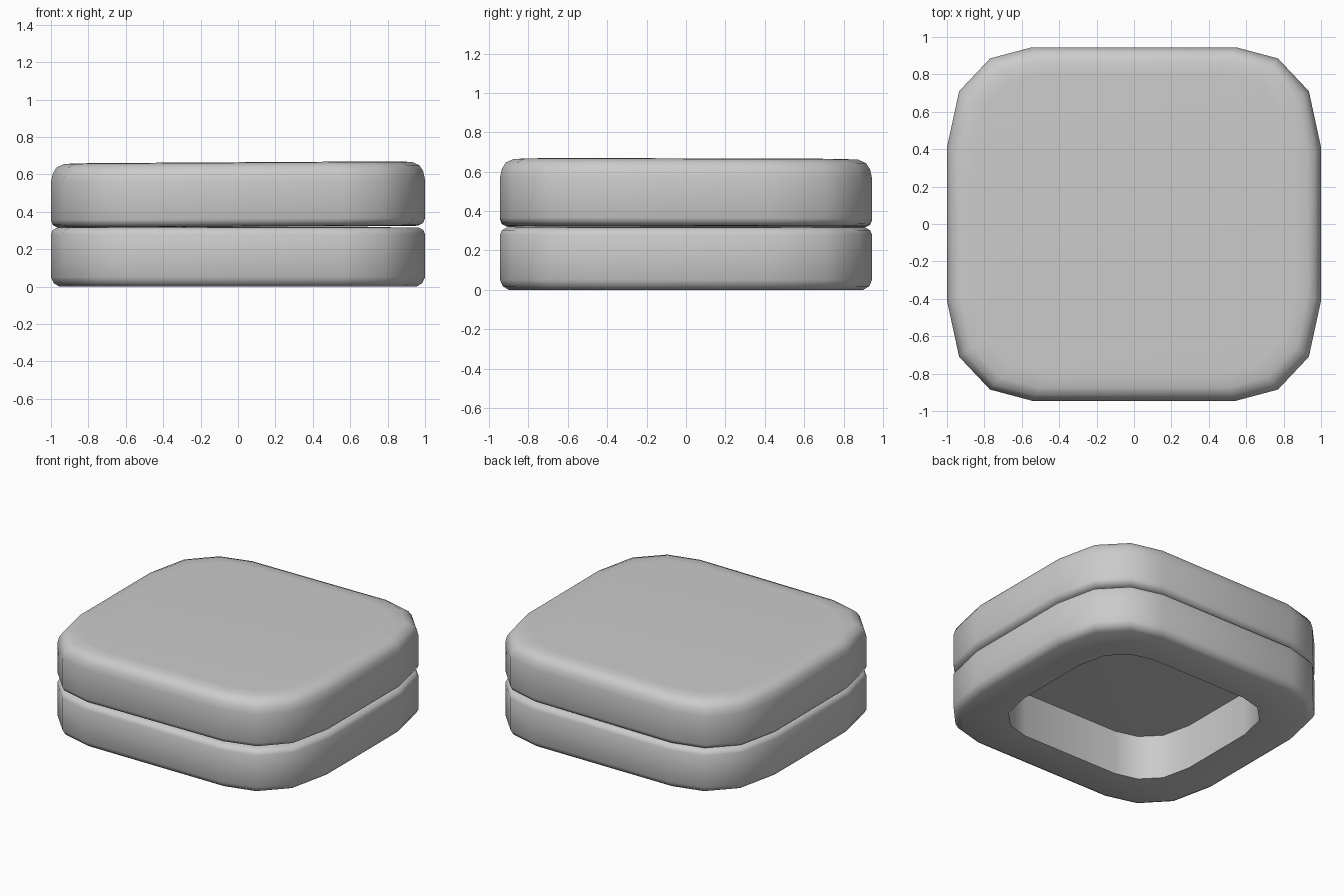
import bpy, bmesh

if "Cube" in bpy.data.objects:
    bpy.data.objects.remove(bpy.data.objects["Cube"])

# One quarter of the rounded-square outline, from the back edge to the right edge
QUARTER = [(0.545, 0.945), (0.77, 0.885), (0.935, 0.71), (1.0, 0.41)]


def outline(inset):
    """Mirror the quarter outline around both axes, shrunk by an inset."""
    q = [(x * (1 - inset), y * (1 - inset / 0.945)) for x, y in QUARTER]
    right = q + [(x, -y) for x, y in reversed(q)]
    return right + [(-x, -y) for x, y in right]


def loft(name, profile, closed=False, tilt=(0, 0)):
    """Stack outlines along an (inset, height) profile and skin them."""
    bm = bmesh.new()
    rings = [[bm.verts.new((x, y, z + tilt[0] * x + tilt[1] * y))
              for x, y in outline(d)] for d, z in profile]
    pairs = list(zip(rings, rings[1:]))
    if closed:
        pairs.append((rings[-1], rings[0]))
    else:
        bm.faces.new(rings[0])
        bm.faces.new(rings[-1])
    n = len(rings[0])
    for a, b in pairs:
        for i in range(n):
            j = (i + 1) % n
            bm.faces.new((a[i], a[j], b[j], b[i]))
    bmesh.ops.recalc_face_normals(bm, faces=bm.faces)
    mesh = bpy.data.meshes.new(name)
    bm.to_mesh(mesh)
    bm.free()
    obj = bpy.data.objects.new(name, mesh)
    bpy.context.collection.objects.link(obj)
    bpy.ops.object.select_all(action='DESELECT')
    obj.select_set(True)
    bpy.context.view_layer.objects.active = obj
    bpy.ops.object.shade_smooth_by_angle(angle=0.9)
    return obj


# Lower hollow frame, open underneath
loft("lower_frame", [
    (0.30, 0.0), (0.045, 0.0), (0.015, 0.018), (0.0, 0.05),
    (0.0, 0.28), (0.01, 0.303), (0.035, 0.316), (0.30, 0.318)], closed=True)

# Upper cushion slab, very slightly tilted
loft("upper_slab", [
    (0.05, 0.32), (0.035, 0.322), (0.01, 0.335), (0.0, 0.36),
    (0.0, 0.565), (0.01, 0.61), (0.03, 0.642), (0.07, 0.66), (0.14, 0.663)],
    tilt=(0.006, -0.002))
